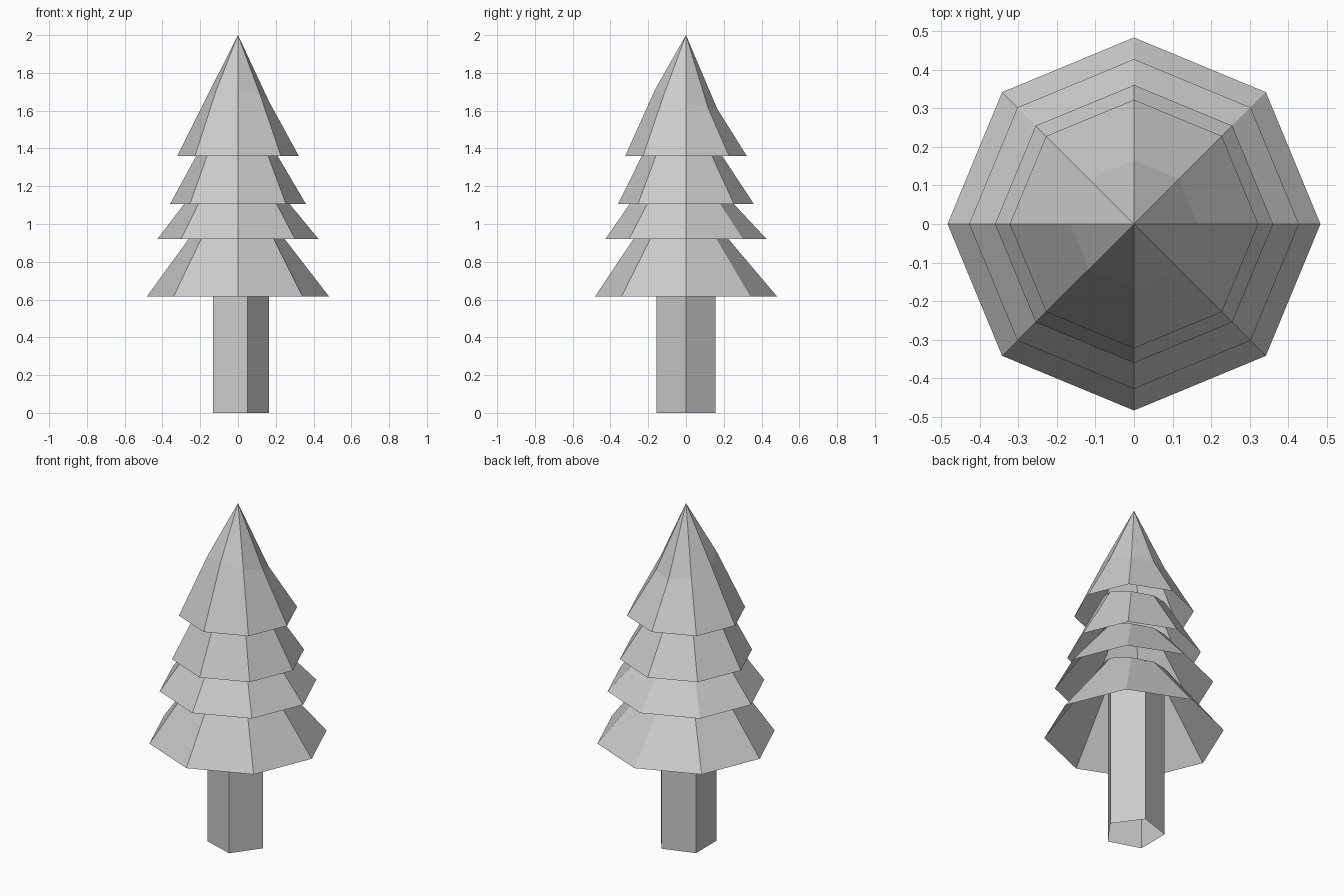
import bpy, bmesh
from math import cos, sin, tau

if "Cube" in bpy.data.objects:
    bpy.data.objects.remove(bpy.data.objects["Cube"])


def ring(bm, sides, radius, z, tilt=(0, 0)):
    verts = []
    for i in range(sides):
        x, y = radius * cos(tau * i / sides), radius * sin(tau * i / sides)
        verts.append(bm.verts.new((x, y, z + tilt[0] * x + tilt[1] * y)))
    return verts


def bridge(bm, low, high):
    n = len(low)
    for i in range(n):
        j = (i + 1) % n
        bm.faces.new((low[i], low[j], high[j], high[i]))


def finish(bm, name):
    mesh = bpy.data.meshes.new(name)
    bm.to_mesh(mesh)
    bm.free()
    bpy.context.collection.objects.link(bpy.data.objects.new(name, mesh))


# Trunk: open five-sided tube running up into the lowest tier
bm = bmesh.new()
bridge(bm, ring(bm, 5, 0.165, 0), ring(bm, 5, 0.165, 0.98))
finish(bm, "trunk")

# Foliage: open eight-sided skirts, each with a slightly tilted upper ring
TILT = (-0.08, -0.3)
tiers = [  # rim radius, rim height, upper ring height
    (0.483, 0.615, 1.04),
    (0.427, 0.92, 1.25),
    (0.36, 1.105, 1.45),
    (0.322, 1.36, 1.66),
]
for k, (radius, z_rim, z_top) in enumerate(tiers):
    bm = bmesh.new()
    top = ring(bm, 8, 0.165, z_top, TILT)
    bridge(bm, ring(bm, 8, radius, z_rim), top)
    # Only the highest tier closes to the point
    if k == len(tiers) - 1:
        tip = bm.verts.new((0, 0, 2))
        for i in range(8):
            bm.faces.new((top[i], top[(i + 1) % 8], tip))
    finish(bm, f"foliage_tier_{k + 1}")
